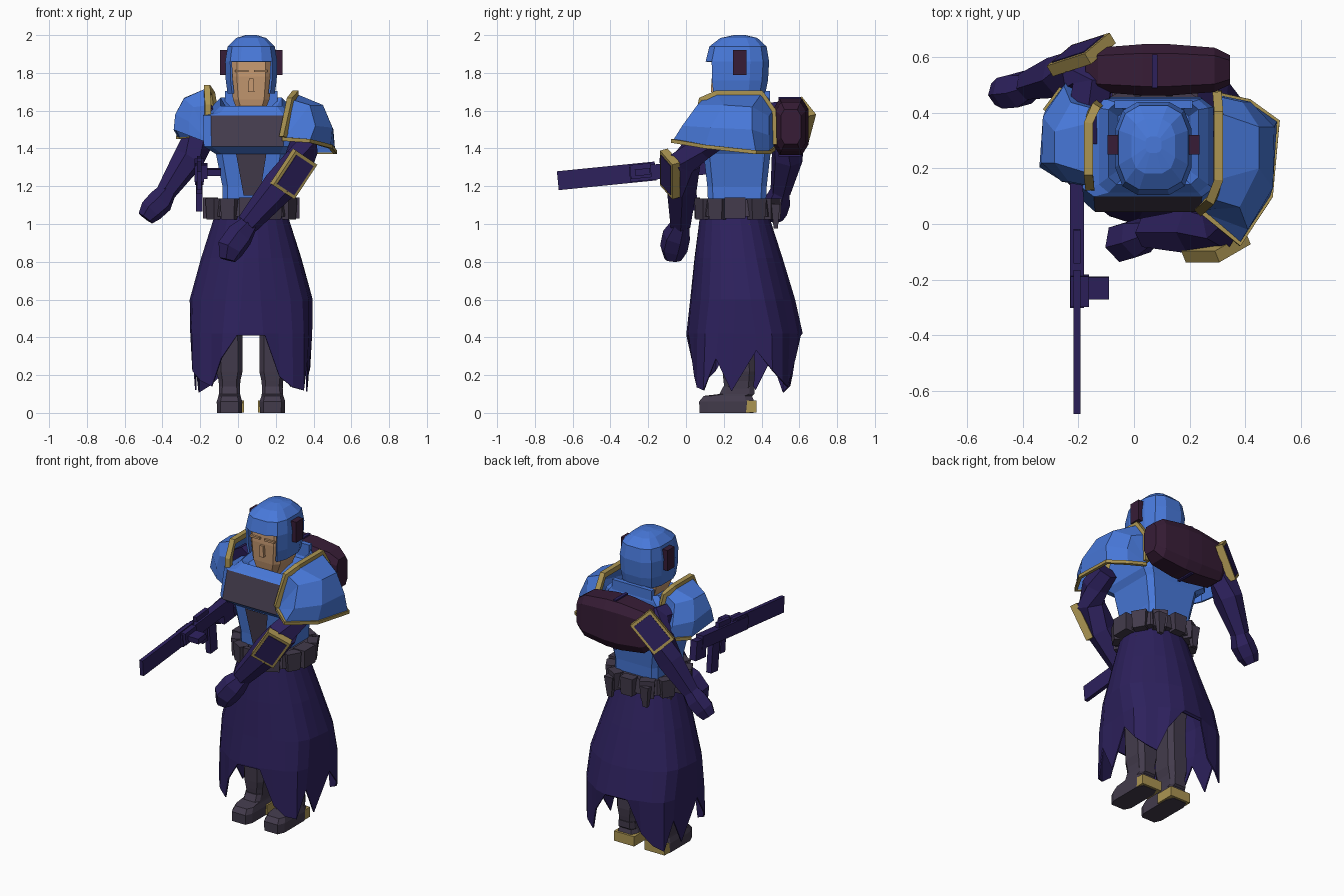
import bpy, bmesh, random
from math import sin, cos, pi, copysign
from mathutils import Vector, Matrix

random.seed(4)
cube = bpy.data.objects.get("Cube")
if cube:
    bpy.data.objects.remove(cube, do_unlink=True)


def material(name, r, g, b):
    m = bpy.data.materials.new(name)
    m.use_nodes = True
    m.diffuse_color = (r, g, b, 1)
    m.node_tree.nodes["Principled BSDF"].inputs["Base Color"].default_value = (r, g, b, 1)
    return m


BLUE = material("armour blue", .065, .19, .70)
PURPLE = material("cloth purple", .026, .015, .108)
MAROON = material("pack maroon", .038, .012, .037)
GREY = material("leather grey", .056, .044, .072)
GOLD = material("trim gold", .41, .30, .085)
SKIN = material("skin", .55, .31, .16)


def finish(name, bm, *mats):
    bmesh.ops.recalc_face_normals(bm, faces=bm.faces)
    mesh = bpy.data.meshes.new(name)
    bm.to_mesh(mesh)
    bm.free()
    for m in mats:
        mesh.materials.append(m)
    ob = bpy.data.objects.new(name, mesh)
    bpy.context.collection.objects.link(ob)
    return ob


def skin_rings(rings, closed=True, caps=True):
    """Join rows of points into a surface."""
    bm = bmesh.new()
    rows = [[bm.verts.new(p) for p in r] for r in rings]
    n = len(rows[0])
    for a, b in zip(rows, rows[1:]):
        for i in range(n if closed else n - 1):
            j = (i + 1) % n
            bm.faces.new((a[i], a[j], b[j], b[i]))
    if caps:
        bm.faces.new(rows[0])
        bm.faces.new(rows[-1])
    return bm


def ring(cx, cy, z, hx, hy, n=8, p=.3):
    """Rounded-square section; its first edge faces the front."""
    pts = []
    for i in range(n):
        a = (i - .5) * 2 * pi / n
        s, c = sin(a), cos(a)
        pts.append((cx + hx * copysign(abs(s) ** p, s), cy - hy * copysign(abs(c) ** p, c), z))
    return pts


def loft(name, sections, mat, n=8, p=.3):
    return finish(name, skin_rings([ring(*s, n=n, p=p) for s in sections]), mat)


def limb(name, points, mat, n=6):
    """Tube through (x, y, z, radius) points."""
    ps = [Vector(p[:3]) for p in points]
    rings = []
    for i, p in enumerate(ps):
        d = ps[min(i + 1, len(ps) - 1)] - ps[max(i - 1, 0)]
        q = d.to_track_quat('Z', 'Y')
        r = points[i][3]
        rings.append([p + q @ Vector((r * cos(a), r * sin(a), 0))
                      for a in ((k + .5) * 2 * pi / n for k in range(n))])
    return finish(name, skin_rings(rings), mat)


def box(name, centre, size, mat, rot=Matrix(), taper=1):
    bm = bmesh.new()
    bmesh.ops.create_cube(bm, size=1)
    for v in bm.verts:
        if v.co.z < 0:
            v.co.xy *= taper
    bm.transform(Matrix.Translation(centre) @ rot.to_4x4() @ Matrix.Diagonal((*size, 1)))
    return finish(name, bm, mat)


# Torso with a dark chest panel and a collar dipping at the front
bm = skin_rings([ring(*s, p=.22) for s in (
    (.07, .27, 1.08, .155, .155), (.07, .27, 1.2, .155, .16), (.07, .27, 1.37, .19, .18),
    (.05, .25, 1.41, .235, .21), (.05, .275, 1.575, .24, .18), (.07, .28, 1.635, .2, .17),
    (.07, .29, 1.67, .165, .15), (.07, .29, 1.61, .13, .12))])
for v in bm.verts:
    if v.co.z > 1.6 and v.co.y < .18:
        v.co.z -= .045
for f in bm.faces:
    c = f.calc_center_median()
    if 1.45 < c.z < 1.53 and c.y < .12 and abs(c.x - .05) < .05:
        f.material_index = 1
finish("torso", bm, BLUE, GREY)
bm = bmesh.new()
bm.faces.new([bm.verts.new(p) for p in ((-.01, .085, 1.37), (.15, .085, 1.37), (.115, .105, 1.15), (.03, .105, 1.15))])
finish("belly_panel", bm, GREY)
box("back_collar", (.07, .43, 1.64), (.28, .03, .13), BLUE)

# Head and open-faced helmet
loft("face", [(.07, .27, 1.5, .08, .08), (.07, .265, 1.6, .075, .105), (.07, .265, 1.66, .1, .115),
              (.07, .265, 1.78, .112, .12), (.07, .27, 1.9, .112, .115)], SKIN, p=.4)
box("nose", (.07, .145, 1.735), (.025, .02, .07), SKIN, taper=1.3)
for side in (-1, 1):
    box("brow", (.07 + side * .05, .146, 1.81), (.07, .015, .012), SKIN)
bm = skin_rings([ring(*s, n=12, p=.68) for s in (
    (.07, .268, 1.69, .128, .155), (.07, .27, 1.76, .138, .168), (.07, .272, 1.86, .141, .172),
    (.07, .275, 1.94, .128, .155), (.07, .28, 1.985, .08, .1), (.07, .285, 2.0, .03, .03))])
opening = [f for f in bm.faces if f.calc_center_median().z < 1.85
           and (f.calc_center_median().y < .18 and abs(f.calc_center_median().x - .07) < .095
                or len(f.verts) > 4 and f.calc_center_median().z < 1.7)]
bmesh.ops.delete(bm, geom=opening, context='FACES')
shell = finish("helmet", bm, BLUE).modifiers.new("thickness", 'SOLIDIFY')
shell.thickness = .012
for side in (-1, 1):
    box("ear_pad", (.07 + side * .145, .285, 1.855), (.04, .07, .13), MAROON)

# Pauldrons: rows run from the inner rim to the lower rim, front to back
rows = [
    [(.24, .05, 1.46), (.28, .09, 1.66), (.305, .16, 1.69), (.305, .4, 1.69), (.3, .46, 1.6), (.3, .465, 1.42)],
    [(.25, .05, 1.46), (.38, .06, 1.63), (.45, .2, 1.63), (.45, .35, 1.62), (.39, .44, 1.57), (.3, .465, 1.42)],
    [(.25, .04, 1.45), (.41, -.02, 1.52), (.5, .13, 1.51), (.505, .35, 1.5), (.42, .44, 1.47), (.3, .465, 1.41)],
    [(.24, .05, 1.45), (.38, -.07, 1.44), (.49, .1, 1.41), (.515, .37, 1.38), (.415, .44, 1.38), (.3, .465, 1.4)]]


def to_right(p):
    """Mirror, swing back and lift the front of the outer edge."""
    lift = 3.5 * max(0, p[0] - .3) * max(0, p[1]) * max(0, 1.7 - p[2])
    return (-.16 - .84 * (p[0] - .3), .13 + .75 * (.47 - p[1]), p[2] + .03 + lift)


for side, place, trimmed in (("left", lambda p: p, 6), ("right", to_right, 3)):
    grid = [[place(p) for p in r] for r in rows]
    cap = finish(side + "_pauldron", skin_rings(grid, closed=False, caps=False), BLUE)
    cap.modifiers.new("thickness", 'SOLIDIFY').thickness = .012
    limb(side + "_pauldron_band", [(*p, .023) for p in grid[0]], GOLD, 4)
    limb(side + "_pauldron_trim", [(*p, .014) for p in grid[3][:trimmed]], GOLD, 4)


# Arms, hands and elbow plates
def elbow_plate(side, centre, axis, normal):
    x, z = Vector(axis).normalized(), Vector(normal).normalized()
    rot = Matrix((x, z.cross(x), z)).transposed()
    box(side + "_plate_frame", centre, (.22, .15, .045), GOLD, rot)
    box(side + "_plate", Vector(centre) + z * .003, (.185, .12, .046), PURPLE, rot)


limb("left_arm", [(.35, .17, 1.47, .07), (.35, .07, 1.41, .08), (.32, -.01, 1.33, .09),
                  (.22, -.025, 1.2, .09), (.05, -.03, 1, .06)], PURPLE)
limb("left_hand", [(.06, -.03, 1, .05), (.01, -.05, .94, .075), (-.04, -.065, .87, .075), (-.055, -.07, .81, .045)], PURPLE)
elbow_plate("left", (.295, -.085, 1.265), (.55, 0, .83), (.36, -.9, -.24))
limb("right_arm", [(-.18, .3, 1.55, .085), (-.15, .5, 1.57, .08), (-.19, .55, 1.49, .085),
                   (-.26, .535, 1.35, .085), (-.38, .5, 1.17, .055)], PURPLE)
limb("right_hand", [(-.37, .5, 1.18, .05), (-.41, .485, 1.12, .07), (-.46, .475, 1.07, .065), (-.49, .47, 1.03, .045)], PURPLE)
elbow_plate("right", (-.19, .61, 1.54), (-.62, -.2, -.75), (-.5, .83, .19))

# Rifle, slightly nose-down
tilt = Matrix.Rotation(.1, 3, 'X')
for name, x, y, z, size in (
        ("barrel", -.205, -.42, 1.255, (.024, .52, .1)), ("receiver", -.205, -.07, 1.285, (.05, .46, .08)),
        ("stock", -.205, .17, 1.27, (.045, .1, .12)), ("grip", -.205, .02, 1.17, (.035, .07, .2)),
        ("magazine", -.205, -.06, 1.21, (.03, .05, .1)), ("sight", -.205, -.08, 1.335, (.025, .12, .04)),
        ("side_mount", -.195, -.24, 1.28, (.066, .11, .075)), ("knob", -.13, -.23, 1.275, (.08, .08, .035))):
    box("rifle_" + name, (x, y, z), size, PURPLE, tilt)

# Bedroll-shaped pack, lofted sideways, with a centre strap
sections = [ring(.555, 1.515, x, hy, hz, p=.5) for x, hy, hz in (
    (-.175, .055, .095), (-.13, .083, .135), (.03, .096, .155), (.13, .096, .155), (.29, .083, .135), (.345, .055, .095))]
finish("backpack", skin_rings([[(x, y, z) for y, z, x in s] for s in sections]), MAROON)
box("pack_strap", (.075, .55, 1.515), (.02, .12, .315), PURPLE)

# Belt, buckle and pouches
loft("belt", [(.07, .27, 1.04, .215, .205), (.07, .27, 1.13, .205, .195)], GREY, 12, .7)
box("buckle", (.07, .06, 1.085), (.13, .03, .11), GREY)
for k in range(1, 12):
    if k % 3 == 0 and k != 6:
        continue
    a = k * pi / 6
    box("pouch", (.07 + .225 * sin(a), .27 - .205 * cos(a), 1.08), (.09, .06, .11), GREY, Matrix.Rotation(a, 3, 'Z'), .85)
for x in (.285, -.145):
    box("side_pouch", (x, .26, 1.085), (.08, .11, .11), GREY)
for x in (-.05, .2):
    box("hanging_pouch", (x, .475, 1.04), (.06, .045, .13), GREY, taper=.5)

# Ragged pleated skirt, squarer towards the hem, split front and back
COLS = 24
tiers = [ring(*s, n=COLS, p=p) for *s, p in (
    (.07, .255, 1.06, .19, .18, .9), (.07, .278, .82, .27, .235, .95), (.07, .3, .6, .335, .28, .92),
    (.07, .31, .42, .335, .31, .8), (.07, .305, .3, .33, .305, .72))]
hem = (.13, .33, .2, .15, .12, .3)
for t, tier in enumerate(tiers):
    for i, (x, y, z) in enumerate(tier):
        fold = 1 - (0, .03, .07, .03)[i % 4] * t / 3
        if t == 4:
            z = .41 if i in (0, 1, 12, 13) else hem[i % 6] + random.uniform(-.02, .03)
        tier[i] = (.07 + (x - .07) * fold, .3 + (y - .3) * fold, z)
skirt = finish("skirt", skin_rings(tiers, caps=False), PURPLE)
skirt.modifiers.new("thickness", 'SOLIDIFY').thickness = .008

# Legs and boots
for side, x, inward in (("right", -.045, 1), ("left", .182, -1)):
    loft(side + "_leg", [(x, .28, .1, .055, .075), (x, .28, .17, .06, .085), (x, .28, .22, .072, .09),
                         (x, .27, .45, .07, .09), (x, .27, 1.0, .09, .11)], GREY, p=.5)
    loft(side + "_boot", [(x, .215, 0, .068, .148), (x, .215, .06, .07, .15), (x, .222, .09, .06, .132),
                          (x, .27, .1, .058, .095), (x, .28, .14, .056, .085)], GREY, p=.4)
    box(side + "_heel", (x + inward * .006, .31, .034), (.142, .125, .062), GOLD)
